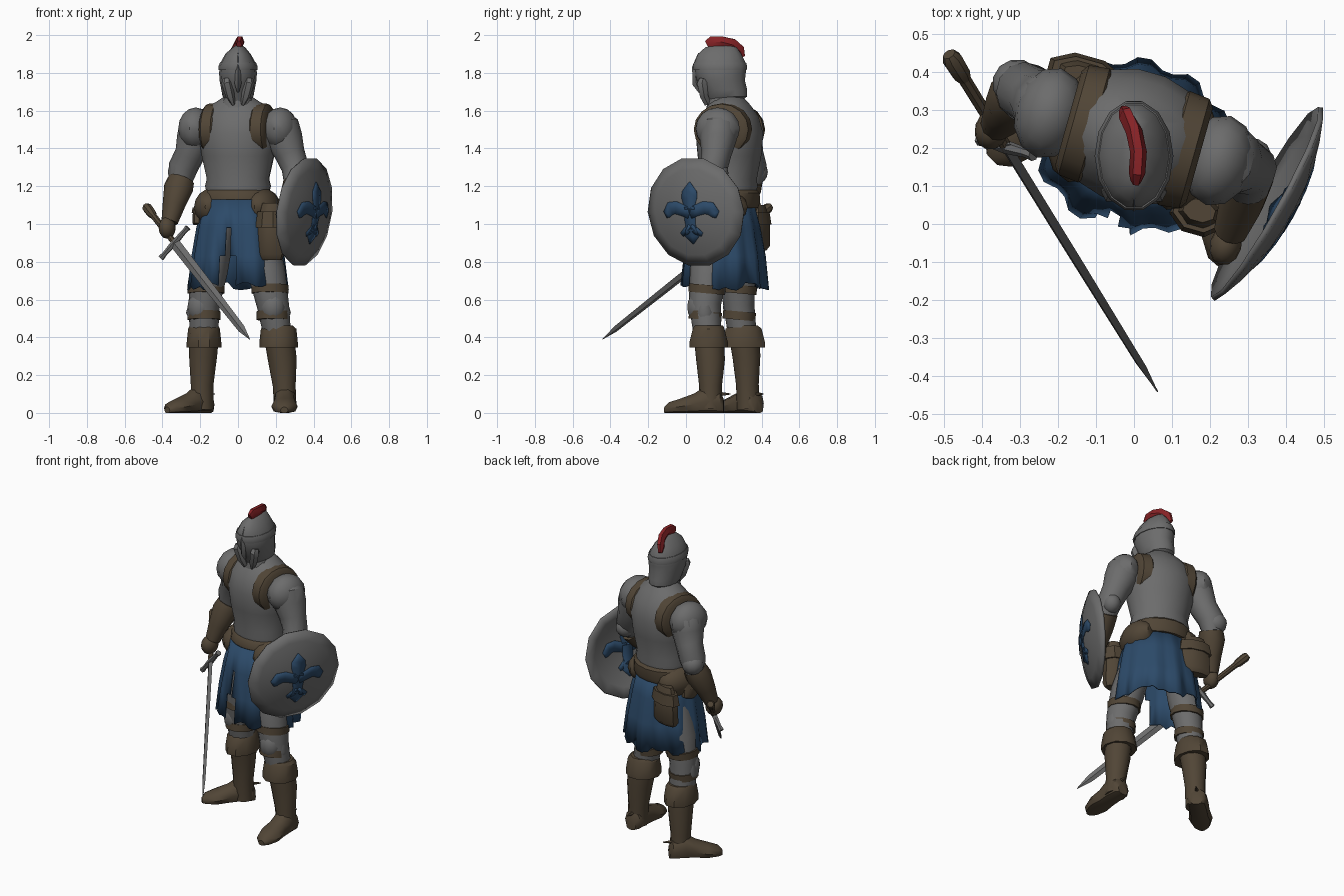
import bpy, bmesh, math, random
from mathutils import Vector

if "Cube" in bpy.data.objects:
    bpy.data.objects.remove(bpy.data.objects["Cube"])

random.seed(4)
X, Z = Vector((1, 0, 0)), Vector((0, 0, 1))
BX = Vector((.963, -.27, 0))            # body's sideways axis (torso is turned)
BACK = Z.cross(BX)
MID = Vector((0, .23, 0))


def material(name, r, g, b):
    m = bpy.data.materials.new(name)
    m.diffuse_color = (r, g, b, 1)
    m.use_nodes = True
    m.node_tree.nodes["Principled BSDF"].inputs["Base Color"].default_value = m.diffuse_color
    return m


STEEL = material("steel grey", .15, .15, .15)
LEATHER = material("brown leather", .082, .06, .037)
BLUE = material("blue cloth", .025, .068, .14)
RED = material("red plume", .24, .016, .019)


def finish(name, bm, mat, thick=0):
    bmesh.ops.recalc_face_normals(bm, faces=bm.faces)
    me = bpy.data.meshes.new(name)
    bm.to_mesh(me)
    bm.free()
    me.materials.append(mat)
    ob = bpy.data.objects.new(name, me)
    bpy.context.collection.objects.link(ob)
    if thick:
        mod = ob.modifiers.new("thickness", 'SOLIDIFY')
        mod.thickness, mod.offset = thick, 0
    return ob


def loft(name, secs, mat, n=12, ref=X, axis=None, caps=(True, True), thick=0, turn=0):
    """Skin over elliptical rings (x, y, z, radius along ref, other radius)."""
    bm, rings = bmesh.new(), []
    pts = [Vector(s[:3]) for s in secs]
    for i, s in enumerate(secs):
        t = axis or pts[min(i + 1, len(pts) - 1)] - pts[max(i - 1, 0)]
        t = t.normalized()
        a = (ref - t * ref.dot(t)).normalized()
        b = t.cross(a)
        ring = []
        for k in range(n):
            w = math.tau * (k + turn) / n
            p = pts[i] + a * s[3] * math.cos(w) + b * s[-1] * math.sin(w)
            p.z = max(p.z, 0)
            ring.append(bm.verts.new(p))
        rings.append(ring)
    for r, q in zip(rings, rings[1:]):
        for k in range(n):
            bm.faces.new((r[k], r[(k + 1) % n], q[(k + 1) % n], q[k]))
    for r, on in zip((rings[0], rings[-1]), caps):
        if on:
            bm.faces.new(r)
    return finish(name, bm, mat, thick)


def ball(name, c, r, mat):
    bm = bmesh.new()
    bmesh.ops.create_uvsphere(bm, u_segments=12, v_segments=8, radius=1)
    for v in bm.verts:
        v.co = Vector(c) + BX * v.co.x * r[0] + BACK * v.co.y * r[1] + Z * v.co.z * r[2]
    return finish(name, bm, mat)


def body(bx, back, z):
    return MID + BX * bx + BACK * back + Z * z


# --- torso armour, neck, shoulder straps and plates ---
prof = [(1.15, .165, .14), (1.2, .178, .148), (1.24, .168, .145), (1.36, .195, .168),
        (1.48, .215, .178), (1.57, .2, .152), (1.63, .145, .11), (1.68, .065, .065)]
loft("breastplate", [(0, .23, z, a, b) for z, a, b in prof], STEEL, 18, BX, Z)
loft("neck_guard", [(0, .215, 1.58, .12, .11), (0, .21, 1.67, .075, .095), (0, .2, 1.74, .065, .08)],
     STEEL, 12, X, Z)
for s in (-1, 1):
    loft("shoulder_strap", [(*body(s * d, 0, 1.5), r, r + .014) for d, r in
         ((.095, .125), (.11, .142), (.165, .136), (.18, .115))], LEATHER, 16, Z, BX)
    ball("shoulder_plate", body(s * .232, 0, 1.505), (.092, .122, .112), STEEL)
    # hip leather sagging from the belt
    ball("hip_leather", body(s * .135, -.012, 1.09), (.095, .15, .1), LEATHER)

# --- helmet ---
loft("helmet", [(0, .2, 1.645, .05, .085), (0, .215, 1.675, .082, .112), (0, .205, 1.71, .088, .122),
                (0, .185, 1.76, .098, .13), (0, .182, 1.8, .1, .138), (0, .18, 1.85, .095, .14),
                (0, .178, 1.9, .067, .118), (.004, .185, 1.935, .034, .085), (.006, .19, 1.95, .01, .04)],
     STEEL, 14, X, Z)
loft("helmet_brow", [(0, .181, 1.815, .103, .144), (0, .18, 1.835, .104, .147),
                     (0, .18, 1.855, .095, .142)], STEEL, 14, X, Z)
loft("nose_guard", [(0, .075, 1.7, .006, .01), (0, .055, 1.74, .018, .02), (0, .046, 1.83, .014, .014),
                    (0, .075, 1.9, .01, .012)], STEEL, 4)
for s in (-1, 1):
    loft("cheek_plate", [(s * .025, .115, 1.635, .01, .02), (s * .042, .095, 1.68, .025, .025),
                         (s * .06, .085, 1.75, .028, .03), (s * .06, .09, 1.77, .02, .02)], STEEL, 6)
loft("crest", [(.005, .112, 1.95, .014, .025), (.008, .135, 1.962, .022, .036), (.012, .19, 1.963, .022, .034),
               (0, .245, 1.95, .022, .036), (-.02, .282, 1.92, .02, .034), (-.028, .3, 1.885, .012, .015)],
     RED, 6)

# --- belt and pouches ---
loft("belt", [(0, .225, 1.085, .19, .155), (0, .225, 1.11, .195, .165), (0, .23, 1.165, .185, .16),
              (0, .23, 1.18, .17, .145)], LEATHER, 18, BX, Z)


def pouch(name, c, w, d, h):
    x, y, z = c
    loft(name, [(x, y, z - h, w * .85, d * .6), (x, y, z - h * .8, w, d), (x, y, z + h * .4, w * .9, d),
                (x, y, z + h, w * .6, d * .5)], LEATHER, 8, BX, Z, turn=.5)
    loft(name + "_flap", [(x, y, z + h * .15, w * 1.08, d * 1.15), (x, y, z + h * .7, w * .95, d * .95)],
         LEATHER, 8, BX, Z, turn=.5)


pouch("front_pouch", (.172, .035, .96), .075, .06, .15)
pouch("back_pouch", (-.13, .39, .98), .1, .05, .12)
pouch("side_pouch", (-.205, .255, 1.05), .035, .055, .055)

# --- pleated kilt with a front slit and ragged hem ---
bm, n, rows = bmesh.new(), 48, []
hem = [random.uniform(-.025, .025) for _ in range(n)]
for z, a, b, wave in ((1.13, .175, .145, 0), (.98, .215, .18, .006), (.83, .238, .205, .01), (.67, .258, .22, .014)):
    row = []
    for k in range(n):
        w = math.tau * (k + .5) / n
        f = wave * math.sin(w * 12)
        p = Vector((0, .205, z)) + BX * (a + f) * math.cos(w) + BACK * (b + f) * math.sin(w)
        p.z += hem[k] if z < .7 else 0
        row.append(bm.verts.new(p))
    rows.append(row)
for i in range(3):
    for k in range(n):
        if abs(k - 35) < i:              # slit widens downwards
            continue
        j = (k + 1) % n
        bm.faces.new((rows[i][k], rows[i][j], rows[i + 1][j], rows[i + 1][k]))
finish("kilt", bm, BLUE, .008)

# --- legs, knee plates, boots ---
legs = [
    ([(-.1, .26, 1.0, .09), (-.155, .27, .75, .1), (-.18, .28, .57, .082), (-.18, .3, .4, .075)],
     [(-.18, .305, .42, .08), (-.185, .32, .3, .074), (-.19, .325, .15, .06), (-.19, .33, .02, .06)],
     Vector((-.15, .385, 0)), Vector((-.375, .17, 0)), (.092, .12)),
    ([(.1, .17, 1.0, .09), (.15, .12, .75, .1), (.185, .1, .57, .085), (.21, .115, .4, .072)],
     [(.215, .12, .42, .08), (.235, .13, .28, .076), (.245, .13, .14, .06), (.25, .13, .02, .06)],
     Vector((.25, .2, 0)), Vector((.245, -.115, 0)), (.102, .108))]
for leg, boot, heel, toe, (cw, cd) in legs:
    loft("leg_armour", leg, STEEL)
    kx, ky, kz, kr = leg[2]
    d = (toe - heel).normalized()
    ball("knee_plate", Vector((kx, ky, .56)) + d * .03, (.068, .065, .085), STEEL)
    loft("knee_wing", [(kx + math.copysign(.06, kx), ky, .47, .01, .02), (kx + math.copysign(.075, kx), ky, .53, .02, .04),
                       (kx + math.copysign(.06, kx), ky, .62, .01, .02)], STEEL, 8)
    for z, r in ((.655, .098), (.515, .087)):
        c = Vector(leg[1][:3]).lerp(Vector(leg[2][:3]), min((.75 - z) / .18, 1))
        loft("thigh_strap" if z > .6 else "knee_strap",
             [(c.x, c.y, z - .022, r), (c.x, c.y + .004, z + .022, r)], LEATHER, 12, X)
    loft("boot_shaft", boot, LEATHER)
    x, y, z, r = boot[0]
    loft("boot_cuff", [(x, y, .345, cw, cd), (x, y, .37, cw, cd), (x, y, .445, cw - .008, cd - .02),
                       (x, y, .462, .075, .08)], LEATHER, 10, X, Z)
    side = d.cross(Z)
    L = (toe - heel).length
    loft("boot_foot", [(*(heel + d * f * L + Z * h * .45), w, h * .6) for f, w, h in
         ((0, .035, .07), (.06, .055, .11), (.3, .06, .14), (.5, .06, .1), (.72, .07, .075),
          (.92, .05, .055), (1, .02, .03))], LEATHER, 10, side, d)
    loft("boot_spur", [(*(heel + d * .02 + Z * .1), .012), (*(heel - d * .035 + Z * .1), .003)], LEATHER, 5, side)

# --- arms ---
loft("sword_arm", [(-.2, .295, 1.57, .06), (-.215, .305, 1.52, .095), (-.23, .31, 1.45, .095),
                   (-.255, .33, 1.37, .08), (-.29, .35, 1.3, .078), (-.305, .345, 1.22, .06)], STEEL)
ball("sword_elbow_plate", (-.308, .37, 1.275), (.066, .065, .065), STEEL)
loft("sword_gauntlet", [(-.3, .34, 1.235, .07), (-.315, .325, 1.19, .078), (-.34, .29, 1.1, .06),
                        (-.362, .262, 1.01, .044)], LEATHER, 10)
ball("sword_hand", (-.375, .25, .98), (.045, .055, .058), LEATHER)
loft("shield_arm", [(.2, .19, 1.57, .06), (.225, .175, 1.52, .098), (.245, .17, 1.45, .098),
                    (.275, .16, 1.37, .08), (.305, .145, 1.29, .073), (.3, .1, 1.22, .058)], STEEL)
ball("shield_elbow_plate", (.31, .165, 1.27), (.055, .062, .06), STEEL)
loft("shield_gauntlet", [(.305, .12, 1.23, .064), (.285, .06, 1.16, .06), (.255, -.02, 1.08, .045)], LEATHER, 10)
ball("shield_hand", (.242, -.055, 1.05), (.042, .055, .05), LEATHER)

# --- sword ---
top, tip = Vector((-.48, .435, 1.085)), Vector((.062, -.442, .39))
run = tip - top
flat = Vector((.14, -.04, .16)).normalized()


def along(t):
    return top + run * t


loft("sword_blade", [(*along(t), w, h) for t, w, h in
     ((.25, .029, .011), (.6, .027, .01), (.92, .021, .008), (1, .002, .002))], STEEL, 4, flat)
loft("sword_grip", [(*along(.03), .018), (*along(.27), .016)], LEATHER, 8, flat)
loft("sword_pommel", [(*along(t), r) for t, r in ((-.015, .018), (.0, .027), (.045, .025), (.065, .016))],
     LEATHER, 8, flat)
loft("sword_guard", [(*(along(.265) + flat * f), r) for f, r in
     ((-.11, .017), (-.08, .013), (0, .018), (.08, .013), (.11, .017))], STEEL, 6, run)

# --- round domed shield ---
C, N = Vector((.35, .055, 1.065)), Vector((.87, -.49, -.12)).normalized()
U = Vector((.49, .87, 0)).normalized()
V = N.cross(U)


def dome(u, v, lift=0):
    return C + U * u + V * v + N * (.065 * (1 - (u * u + v * v) / .0841) + lift)


loft("shield", [(*(C + N * .065 * (1 - (r / .29) ** 2)), r, r) for r in (.29, .23, .16, .08, .01)],
     STEEL, 14, U, N, (False, True), .014)


def emblem_strip(pts, lift):
    """Curved painted plate: (u, v, half width) along a path, laid on the dome."""
    bm, prev = bmesh.new(), None
    for i, (u, v, w) in enumerate(pts):
        p, q = pts[max(i - 1, 0)], pts[min(i + 1, len(pts) - 1)]
        d = Vector((q[0] - p[0], q[1] - p[1])).normalized()
        row = [bm.verts.new(dome(u - d.y * w * k, v + d.x * w * k, lift)) for k in (-1, 0, 1)]
        if prev:
            for k in (0, 1):
                bm.faces.new((prev[k], prev[k + 1], row[k + 1], row[k]))
        prev = row
    finish("shield_emblem", bm, BLUE, .002)


for lift in (.0095, -.012):
    emblem_strip([(0, .165, .003), (0, .115, .045), (0, .08, .046), (0, .03, .03), (0, -.03, .034),
                  (0, -.06, .03), (0, -.09, .036), (0, -.125, .042), (0, -.165, .004)], lift)
    for s in (-1, 1):
        emblem_strip([(0, 0, .03), (s * .04, .015, .03), (s * .085, .03, .034), (s * .12, .025, .036),
                      (s * .143, -.003, .028), (s * .14, -.025, .01)], lift)
        emblem_strip([(0, -.07, .016), (s * .03, -.095, .02), (s * .062, -.115, .012)], lift)

# --- smooth shading with sharp edges kept ---
bpy.ops.object.select_all(action='SELECT')
bpy.context.view_layer.objects.active = bpy.data.objects["breastplate"]
bpy.ops.object.shade_smooth_by_angle(angle=math.radians(38))
